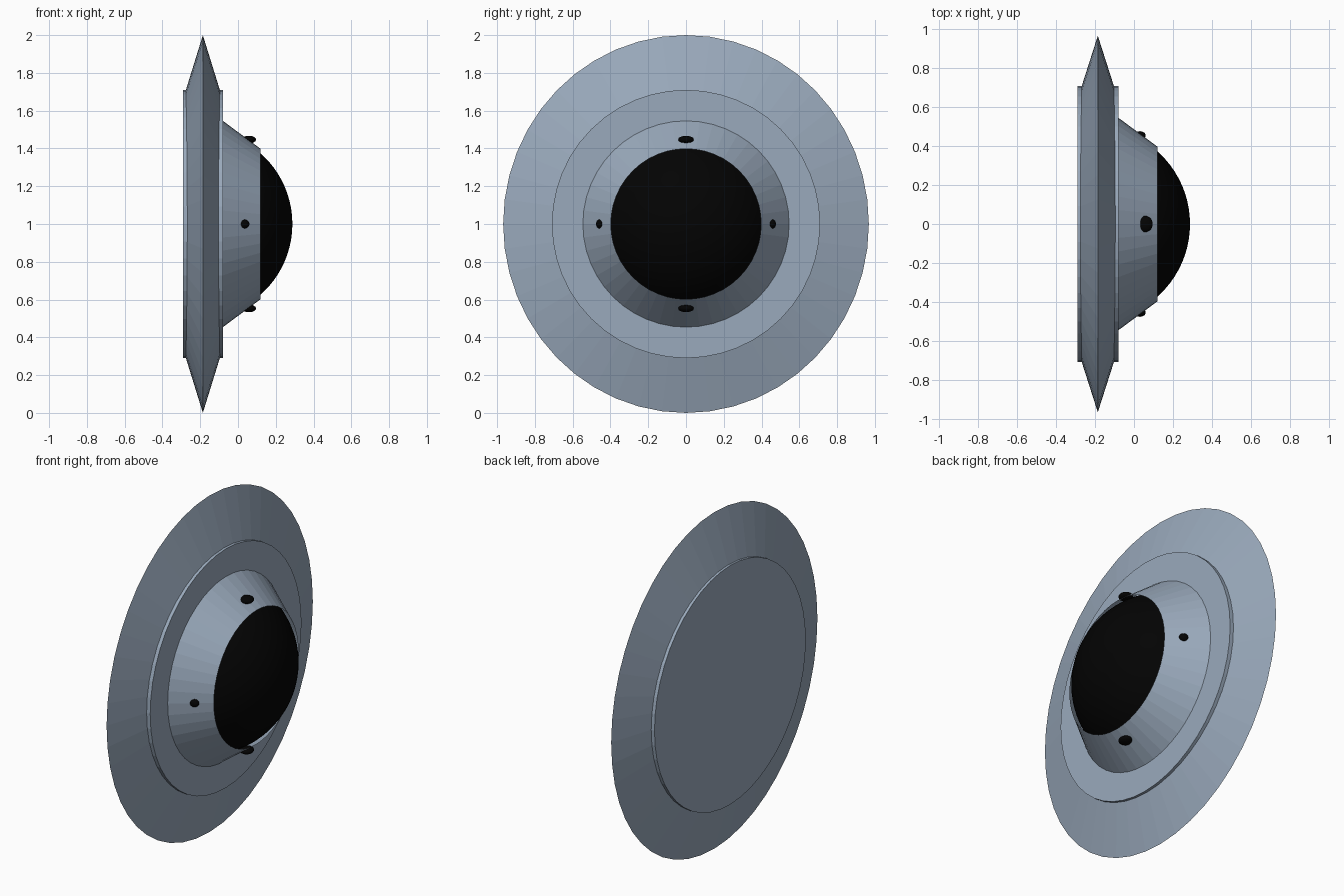
import bpy, bmesh, math

if "Cube" in bpy.data.objects:
    bpy.data.objects.remove(bpy.data.objects["Cube"])

CZ = 1.0      # height of the shared axis, which runs along x


def material(name, rgb):
    m = bpy.data.materials.new(name)
    m.diffuse_color = (*rgb, 1)
    m.use_nodes = True
    m.node_tree.nodes["Principled BSDF"].inputs["Base Color"].default_value = m.diffuse_color
    return m


black = material("black", (0.001, 0.001, 0.001))
slate = material("slate", (0.323, 0.401, 0.503))


def finish(name, bm, mat, smooth=False):
    bmesh.ops.recalc_face_normals(bm, faces=bm.faces)
    me = bpy.data.meshes.new(name)
    bm.to_mesh(me)
    bm.free()
    ob = bpy.data.objects.new(name, me)
    bpy.context.collection.objects.link(ob)
    ob.location.z = CZ
    me.materials.append(mat)
    for p in me.polygons:
        p.use_smooth = smooth
    return ob


def lathe(name, profile, mat, n=48, y_scale=1.0, smooth=False):
    """Spin (x, radius) points about the x axis."""
    bm = bmesh.new()
    vs = [bm.verts.new((x, 0, r)) for x, r in profile]
    es = [bm.edges.new(p) for p in zip(vs, vs[1:])]
    bmesh.ops.spin(bm, geom=vs + es, cent=(0, 0, 0), axis=(1, 0, 0),
                   angle=2 * math.pi, steps=n, use_duplicate=False)
    bmesh.ops.remove_doubles(bm, verts=bm.verts, dist=1e-5)
    bmesh.ops.scale(bm, vec=(1, y_scale, 1), verts=bm.verts)
    return finish(name, bm, mat, smooth)


def ellipsoid(name, centre, radii, mat):
    bm = bmesh.new()
    bmesh.ops.create_uvsphere(bm, u_segments=24, v_segments=12, radius=1)
    bmesh.ops.scale(bm, vec=radii, verts=bm.verts)
    bmesh.ops.translate(bm, vec=centre, verts=bm.verts)
    return finish(name, bm, mat, True)


# Sharp outer rim, slightly narrower across y
lathe("outer_rim", [(-0.282, 0.69), (-0.186, 1.0), (-0.09, 0.69)], slate, y_scale=0.968)

# Thick central plate
lathe("plate", [(-0.29, 0), (-0.29, 0.71), (-0.08, 0.71), (-0.08, 0)], slate)

# Open conical housing
lathe("housing", [(-0.08, 0.546), (0.12, 0.398)], slate)

# Dark dome: spherical cap sitting inside the housing
R, CX = 0.5, -0.212
a_max = math.acos((-0.08 - CX) / R)
cap = [(CX + R * math.cos(a_max * i / 16), R * math.sin(a_max * i / 16))
       for i in range(17)]
lathe("dome", cap, black, smooth=True)

# Four small studs around the housing
for s, side in ((1, "upper"), (-1, "lower")):
    ellipsoid(side + "_stud", (0.058, 0, s * 0.447), (0.038, 0.041, 0.02), black)
for s, side in ((1, "left"), (-1, "right")):
    ellipsoid(side + "_stud", (0.03, s * 0.455, 0), (0.03, 0.022, 0.024), black)
